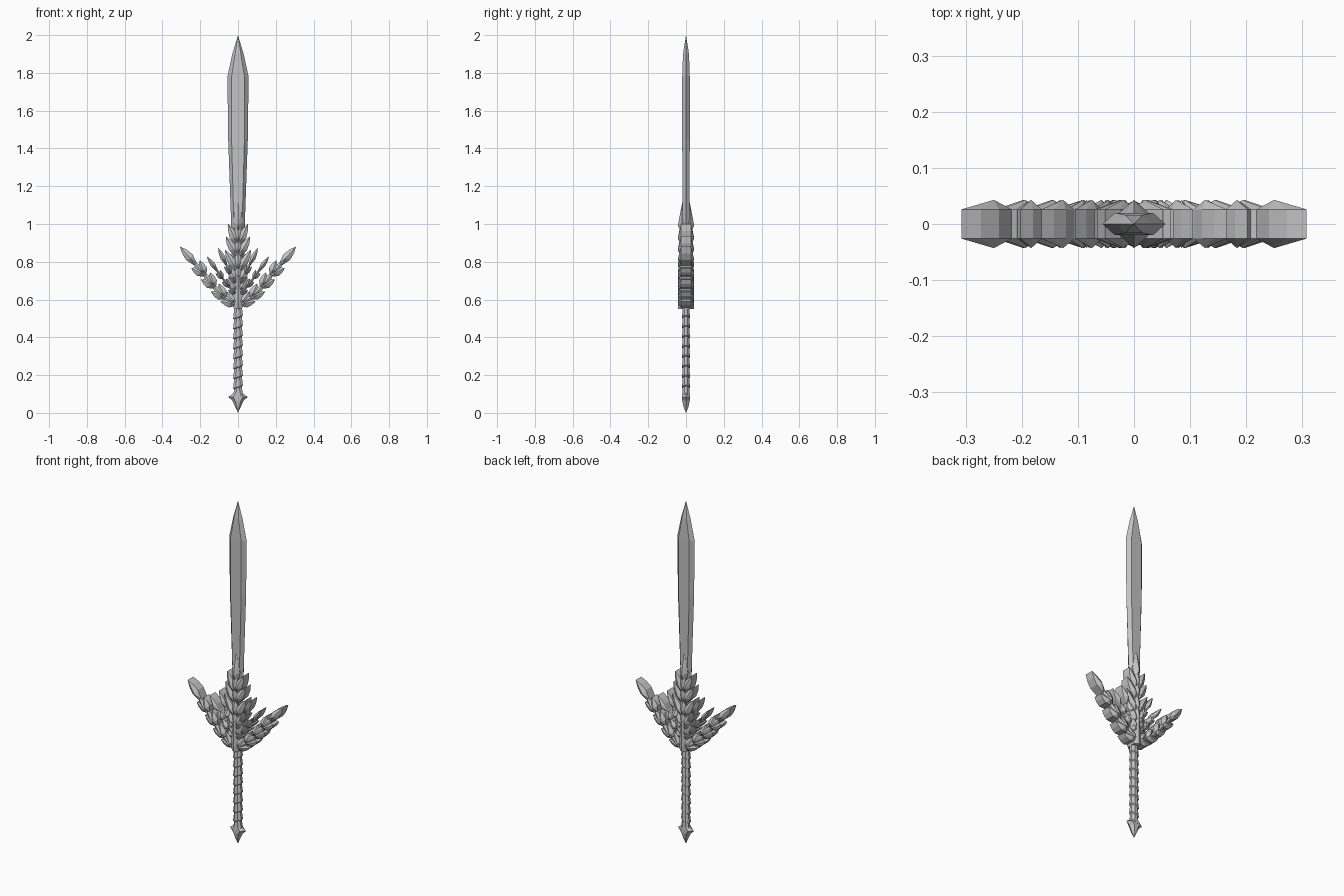
import bpy, bmesh, math

cube = bpy.data.objects.get("Cube")
if cube:
    bpy.data.objects.remove(cube)

steel = bpy.data.materials.new("plain grey steel")
steel.use_nodes = True
GREY = (0.55, 0.55, 0.55, 1)
steel.diffuse_color = GREY
steel.node_tree.nodes["Principled BSDF"].inputs["Base Color"].default_value = GREY


def finish(name, bm):
    bmesh.ops.recalc_face_normals(bm, faces=bm.faces)
    mesh = bpy.data.meshes.new(name)
    bm.to_mesh(mesh)
    bm.free()
    mesh.materials.append(steel)
    obj = bpy.data.objects.new(name, mesh)
    bpy.context.collection.objects.link(obj)
    return obj


def loft(name, rings, cap_start=True, tip=None):
    """Join equal rings of points, closing with a cap or a tip point."""
    bm = bmesh.new()
    loops = [[bm.verts.new(p) for p in ring] for ring in rings]
    n = len(loops[0])
    for low, high in zip(loops, loops[1:]):
        for i in range(n):
            j = (i + 1) % n
            bm.faces.new((low[i], low[j], high[j], high[i]))
    if cap_start:
        bm.faces.new(loops[0])
    if tip:
        top = bm.verts.new(tip)
        for i in range(n):
            bm.faces.new((loops[-1][i], loops[-1][(i + 1) % n], top))
    else:
        bm.faces.new(loops[-1])
    return finish(name, bm)


def leaf(bm, x, z, angle, length, width, edge=0.026, ridge=0.043):
    """Pointed plate with a raised peak front and back; angle from up toward +x."""
    s, c = math.sin(angle), math.cos(angle)
    outline = [(0, -.2), (.4, -.5), (.72, -.34), (1, 0), (.72, .34), (.4, .5), (0, .2)]

    def place(u, v, y):
        u, v = u * length, v * width
        return bm.verts.new((x + u * s + v * c, y, z + u * c - v * s))

    sides = []
    for sign in (-1, 1):
        rim = [place(u, v, sign * edge) for u, v in outline]
        peak = place(.3, 0, sign * ridge)
        for i in range(len(rim)):
            bm.faces.new((rim[i], rim[(i + 1) % len(rim)], peak))
        sides.append(rim)
    a, b = sides
    for i in range(len(a)):
        j = (i + 1) % len(a)
        bm.faces.new((a[i], a[j], b[j], b[i]))


def spray(name, path, splay, length, width, tip_length, tip_width, side):
    """Pairs of leaves along a path, with one leaf at its end."""
    bm = bmesh.new()
    for (x, z), (nx, nz) in zip(path, path[1:]):
        heading = math.atan2(nx - x, nz - z)
        for turn in (-splay, splay):
            leaf(bm, side * x, z, side * (heading + turn), length, width)
        leaf(bm, side * x, z, side * heading, math.hypot(nx - x, nz - z) * 1.25, width * .8)
    x, z = path[-1]
    leaf(bm, side * x, z, side * heading, tip_length, tip_width)
    return finish(name, bm)


# Blade: six-sided section, widening upward to the shoulder
def blade_ring(z, edge, flat, depth):
    return [(-edge, 0, z), (-flat, -depth, z), (flat, -depth, z),
            (edge, 0, z), (flat, depth, z), (-flat, depth, z)]


loft("blade", [blade_ring(.6, .03, .018, .018), blade_ring(1.0, .036, .022, .019),
               blade_ring(1.45, .052, .034, .02), blade_ring(1.78, .056, .034, .02),
               blade_ring(1.9, .03, .015, .016)], tip=(0, 0, 2))

# Grip: slanted overlapping bands
rings = []
bands = 9
for k in range(bands):
    for part, radius in ((0, .028), (.92, .022)):
        z = .085 + (k + part) * .475 / bands
        ring = []
        for i in range(8):
            a = math.tau * (i + .5) / 8
            ring.append((radius * math.cos(a), radius * .82 * math.sin(a),
                         z + .35 * radius * math.cos(a)))
        rings.append(ring)
loft("grip", rings)

# Pommel: flattened spearhead with flared corners
pommel = []
for z, w, d in ((.112, .022, .016), (.098, .03, .02), (.085, .052, .02),
                (.065, .03, .02), (.035, .016, .014)):
    pommel.append([(-w, 0, z), (-w * .5, -d, z), (w * .5, -d, z),
                   (w, 0, z), (w * .5, d, z), (-w * .5, d, z)])
loft("pommel", pommel, tip=(0, 0, 0))

# Guard hub
hub = []
for z, w in ((.55, .02), (.58, .032), (.66, .03), (.72, .018)):
    hub.append([(-w, -.026, z), (0, -.042, z), (w, -.026, z),
                (w, .026, z), (0, .042, z), (-w, .026, z)])
loft("guard_hub", hub)

# Central crest: stacked pairs of leaves and a tall top leaf
bm = bmesh.new()
for z, tip_x, tip_z in ((.64, .05, .72), (.69, .062, .79), (.75, .07, .865),
                        (.83, .065, .935), (.89, .052, 1.0)):
    for side in (-1, 1):
        dx, dz = side * (tip_x - .004), tip_z - z
        leaf(bm, side * .004, z, math.atan2(dx, dz), math.hypot(dx, dz), .044)
    leaf(bm, 0, z, 0, .12, .04)
leaf(bm, 0, .94, 0, .175, .052, edge=.02)
finish("central_crest", bm)

# Wings: three sprays on each side
for side, word in ((1, "left"), (-1, "right")):
    spray("outer_wing_" + word,
          [(.012, .575), (.068, .61), (.125, .665), (.175, .73), (.225, .787)],
          .38, .082, .046, .125, .046, side)
    spray("middle_wing_" + word,
          [(.012, .625), (.045, .665), (.08, .71), (.11, .752)],
          .32, .05, .022, .095, .026, side)
    spray("inner_wing_" + word,
          [(.012, .68), (.035, .73), (.062, .785)],
          .26, .06, .022, .098, .028, side)
